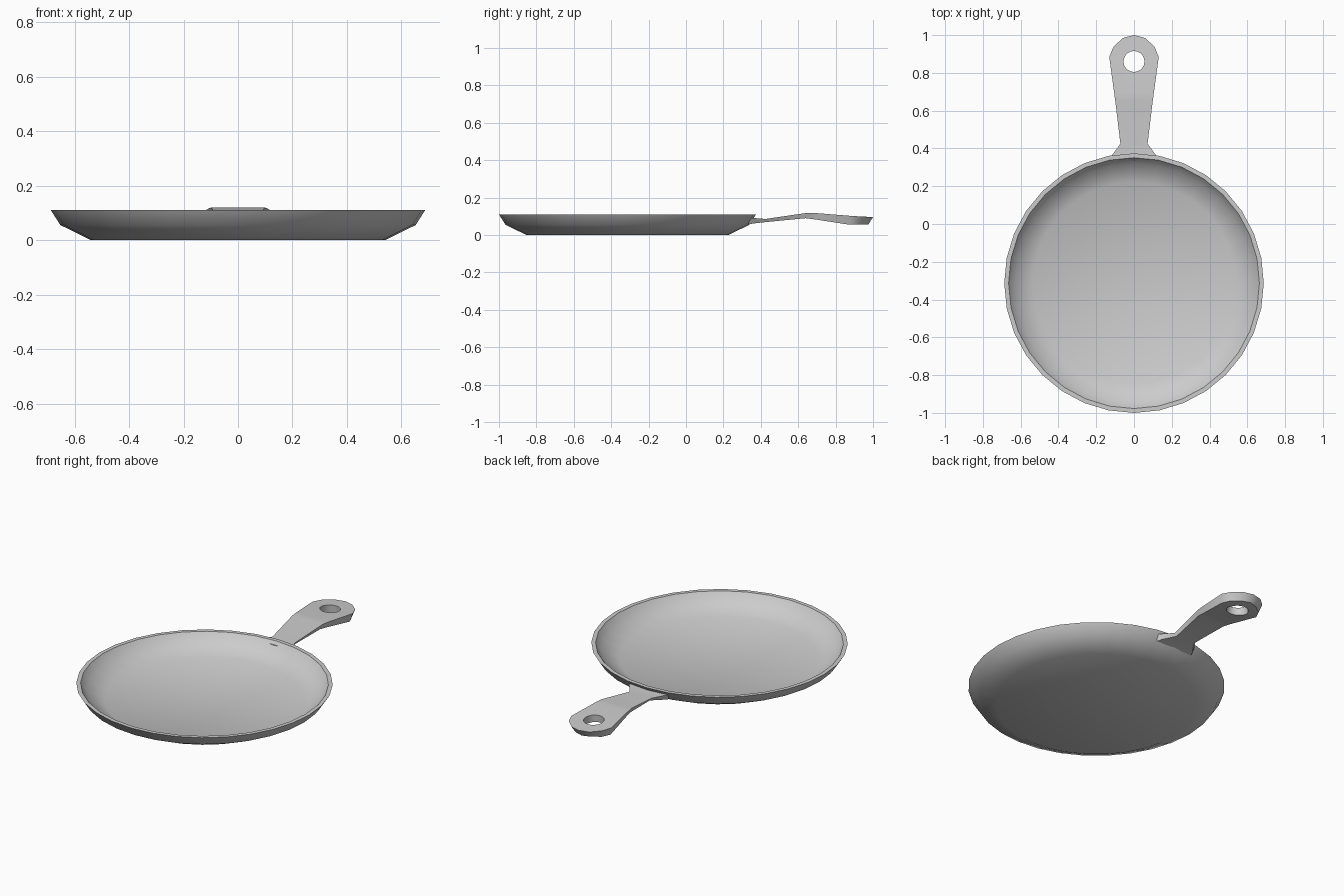
import bpy, bmesh, math

if "Cube" in bpy.data.objects:
    bpy.data.objects.remove(bpy.data.objects["Cube"])

CY = -0.313   # centre of the pan bowl
SIDES = 32


def make_object(name, bm):
    bmesh.ops.recalc_face_normals(bm, faces=bm.faces)
    mesh = bpy.data.meshes.new(name)
    bm.to_mesh(mesh)
    bm.free()
    ob = bpy.data.objects.new(name, mesh)
    bpy.context.collection.objects.link(ob)
    return ob


def activate(ob):
    bpy.ops.object.select_all(action='DESELECT')
    ob.select_set(True)
    bpy.context.view_layer.objects.active = ob


# Pan bowl: lathed profile, outside then inside
profile = [(0.54, 0), (0.652, 0.055), (0.687, 0.11),
           (0.664, 0.11), (0.632, 0.066), (0.535, 0.018)]
bm = bmesh.new()
rings = [[bm.verts.new((r * math.sin(2 * math.pi * i / SIDES),
                        CY + r * math.cos(2 * math.pi * i / SIDES), z))
          for i in range(SIDES)] for r, z in profile]
for a, b in zip(rings, rings[1:]):
    for i in range(SIDES):
        j = (i + 1) % SIDES
        bm.faces.new((a[i], a[j], b[j], b[i]))
bm.faces.new(rings[0])
bm.faces.new(rings[-1])
bowl = make_object("pan_bowl", bm)

# Handle: stations of (y top, y bottom, half width, z top, z bottom)
stations = [(0.335, 0.335, 0.130, 0.092, 0.057),
            (0.362, 0.362, 0.118, 0.091, 0.062),
            (0.425, 0.425, 0.072, 0.086, 0.069),
            (0.650, 0.640, 0.099, 0.119, 0.090),
            (0.700, 0.700, 0.106, 0.117, 0.082),
            (0.885, 0.875, 0.131, 0.102, 0.055),
            (0.940, 0.925, 0.108, 0.099, 0.055),
            (0.985, 0.960, 0.058, 0.096, 0.056)]
bm = bmesh.new()
sections = []
for k, (yt, yb, w, zt, zb) in enumerate(stations):
    tip = 0.015 if k == len(stations) - 1 else 0
    wb = w - 0.012
    pts = [(-w, yt, zt), (0, yt + tip, zt), (w, yt, zt),
           (wb, yb, zb), (0, yb + tip, zb), (-wb, yb, zb)]
    sections.append([bm.verts.new(p) for p in pts])
for a, b in zip(sections, sections[1:]):
    for i in range(6):
        j = (i + 1) % 6
        bm.faces.new((a[i], a[j], b[j], b[i]))
bm.faces.new(sections[0])
end = sections[-1]
bm.faces.new((end[0], end[1], end[4], end[5]))
bm.faces.new((end[1], end[2], end[3], end[4]))
handle = make_object("handle", bm)

# Hanging hole, slightly tapered
bpy.ops.mesh.primitive_cone_add(vertices=20, radius1=0.062, radius2=0.053,
                                depth=0.12, location=(0, 0.86, 0.08))
cutter = bpy.context.object
cutter.name = "hole_cutter"
cutter.hide_render = True
cut = handle.modifiers.new("hanging_hole", 'BOOLEAN')
cut.operation = 'DIFFERENCE'
cut.solver = 'EXACT'
cut.object = cutter
activate(handle)
bpy.ops.object.modifier_apply(modifier=cut.name)
bpy.data.objects.remove(cutter, do_unlink=True)

# Smooth shading with sharp rims kept
for ob in (bowl, handle):
    activate(ob)
    bpy.ops.object.shade_smooth_by_angle(angle=math.radians(38))
